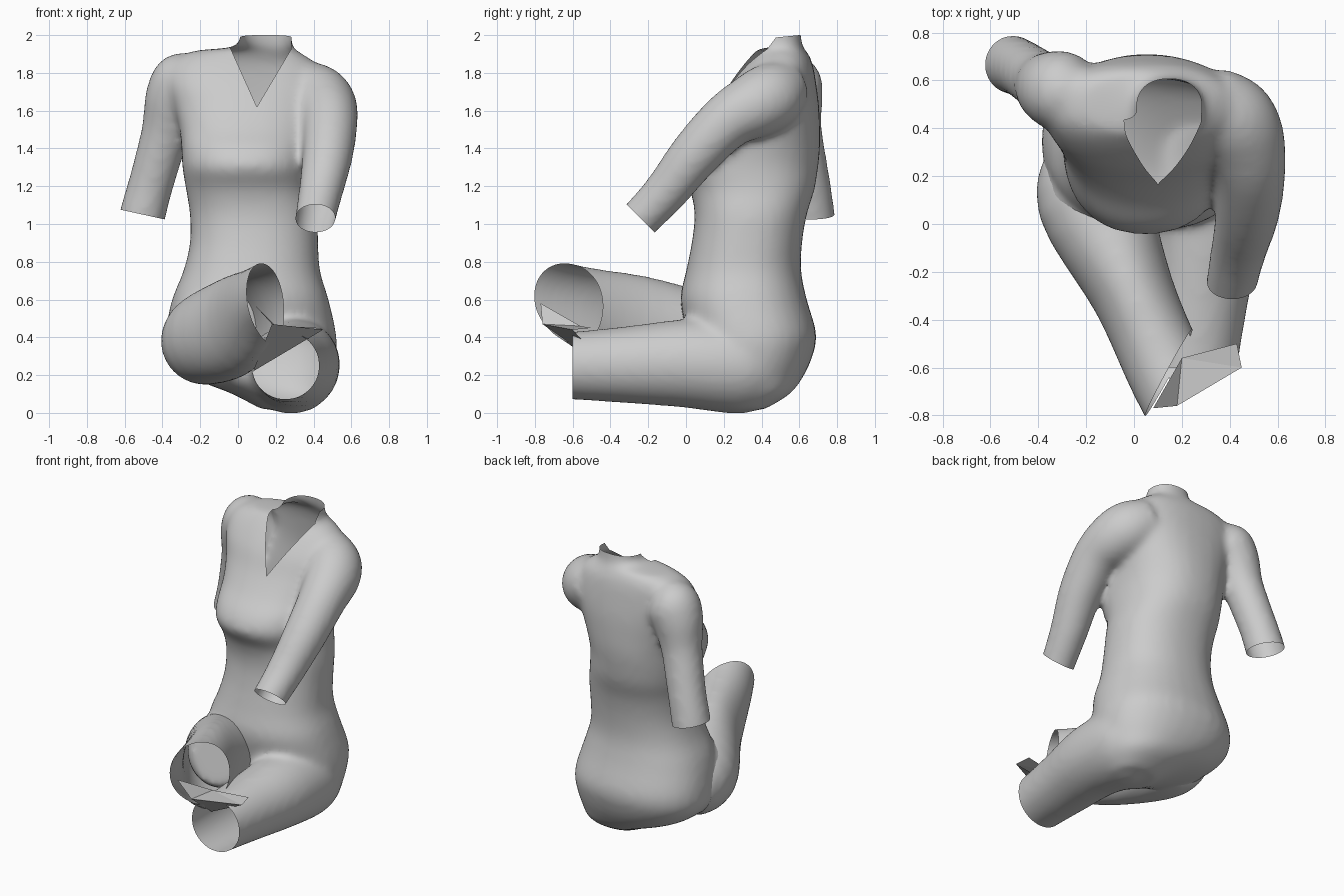
import bpy, bmesh, math
from mathutils import Vector

if "Cube" in bpy.data.objects:
    bpy.data.objects.remove(bpy.data.objects["Cube"])

grey = bpy.data.materials.new("plain grey")
grey.use_nodes = True
grey.diffuse_color = (0.6, 0.6, 0.6, 1)
grey.node_tree.nodes["Principled BSDF"].inputs["Base Color"].default_value = grey.diffuse_color
SIDES = 32


def spline(rows, steps=4):
    """Smooth curve through rows of numbers."""
    rows = [Vector(r) for r in rows]
    out = []
    for i in range(len(rows) - 1):
        a, b, c, d = rows[max(i - 1, 0)], rows[i], rows[i + 1], rows[min(i + 2, len(rows) - 1)]
        for k in range(steps):
            t = k / steps
            out.append(b + (c - a) * (t / 2) + (a * 2 - b * 5 + c * 4 - d) * (t * t / 2)
                       + (b * 3 - a - c * 3 + d) * (t ** 3 / 2))
    return out + [rows[-1]]


def loft(bm, rings):
    """Closed solid through a list of point rings."""
    loops = [[bm.verts.new(p) for p in ring] for ring in rings]
    for a, b in zip(loops, loops[1:]):
        for i in range(SIDES):
            j = (i + 1) % SIDES
            bm.faces.new((a[i], a[j], b[j], b[i]))
    bm.faces.new(loops[0][::-1])
    bm.faces.new(loops[-1])


def slice_ring(z, x0, x1, y0, y1):
    """Horizontal rounded-box section given by its extents."""
    pts = []
    for i in range(SIDES):
        a = math.tau * i / SIDES
        c, s = (math.copysign(abs(f) ** 0.88, f) for f in (math.cos(a), math.sin(a)))
        pts.append(((x0 + x1) / 2 + c * (x1 - x0) / 2, (y0 + y1) / 2 + s * (y1 - y0) / 2, z))
    return pts


def limb_rings(path):
    """Elliptical sections along a path of (x, y, z, upward radius, sideways radius)."""
    path = spline(path)
    pts = [Vector(p[:3]) for p in path]
    rings = []
    for i, p in enumerate(pts):
        along = pts[min(i + 1, len(pts) - 1)] - pts[max(i - 1, 0)]
        turn = along.to_track_quat('Z', 'X')
        rings.append([p + turn @ Vector((path[i][3] * math.cos(math.tau * k / SIDES),
                                         path[i][4] * math.sin(math.tau * k / SIDES), 0))
                      for k in range(SIDES)])
    return rings


def round_limb(path):
    return limb_rings([(*p, p[-1]) for p in path])


def add_object(name, bm):
    mesh = bpy.data.meshes.new(name)
    bm.to_mesh(mesh)
    bm.free()
    mesh.materials.append(grey)
    obj = bpy.data.objects.new(name, mesh)
    bpy.context.collection.objects.link(obj)
    bpy.context.view_layer.objects.active = obj
    obj.select_set(True)
    return obj


def make_skin(name, solids, cuts):
    """Fuse solids into one smooth skin, then open it where all planes of a cut are passed."""
    bm = bmesh.new()
    for rings in solids:
        loft(bm, rings)
    bmesh.ops.recalc_face_normals(bm, faces=bm.faces)
    obj = add_object(name, bm)
    fuse = obj.modifiers.new("fuse", 'REMESH')
    fuse.mode = 'VOXEL'
    fuse.voxel_size = 0.02
    soften = obj.modifiers.new("soften", 'SMOOTH')
    soften.factor = 0.5
    soften.iterations = 14
    for m in ("fuse", "soften"):
        bpy.ops.object.modifier_apply(modifier=m)
    bm = bmesh.new()
    bm.from_mesh(obj.data)
    for centre, reach, planes in cuts:
        def near():
            return [f for f in bm.faces if (f.calc_center_median() - Vector(centre)).length < reach]
        for point, normal in planes:
            faces = near()
            geom = set(faces)
            for f in faces:
                geom.update(f.verts)
                geom.update(f.edges)
            bmesh.ops.bisect_plane(bm, geom=list(geom), plane_co=point, plane_no=normal)
        gone = [f for f in near() if all(
            (f.calc_center_median() - Vector(p)).dot(Vector(n)) > 0 for p, n in planes)]
        bmesh.ops.delete(bm, geom=gone, context='FACES')
    bm.to_mesh(obj.data)
    bm.free()
    bpy.ops.object.shade_smooth_by_angle(angle=math.radians(50))
    obj.select_set(False)


# Torso from seat to collar: z, x range, y range
torso = [slice_ring(*s) for s in spline((
    (0.02, 0.12, 0.4, 0.15, 0.42), (0.1, -0.03, 0.47, 0.05, 0.55), (0.19, -0.25, 0.5, 0.0, 0.62),
    (0.3, -0.37, 0.52, 0.0, 0.67), (0.42, -0.385, 0.52, 0.0, 0.69), (0.6, -0.35, 0.48, -0.03, 0.64),
    (0.75, -0.29, 0.435, 0.0, 0.61), (0.9, -0.255, 0.425, 0.03, 0.615), (1.05, -0.255, 0.42, 0.045, 0.64),
    (1.18, -0.275, 0.395, 0.02, 0.68), (1.3, -0.295, 0.39, -0.045, 0.7), (1.4, -0.3, 0.4, -0.01, 0.71),
    (1.5, -0.31, 0.42, 0.08, 0.71), (1.62, -0.34, 0.45, 0.165, 0.705), (1.74, -0.37, 0.46, 0.23, 0.69),
    (1.85, -0.35, 0.41, 0.31, 0.67), (1.915, -0.24, 0.32, 0.365, 0.64), (1.95, 0.0, 0.285, 0.37, 0.615),
    (2.1, -0.01, 0.29, 0.38, 0.6)))]

# Arms: the left reaches forward, the right hangs back and out
left_arm = round_limb([(0.3, 0.52, 1.73, 0.15), (0.4, 0.45, 1.675, 0.18), (0.455, 0.36, 1.625, 0.175),
                       (0.485, 0.22, 1.545, 0.15), (0.475, 0.05, 1.37, 0.135), (0.44, -0.1, 1.18, 0.118),
                       (0.41, -0.235, 1.035, 0.108), (0.39, -0.34, 0.93, 0.105)])
right_arm = round_limb([(-0.2, 0.54, 1.82, 0.1), (-0.28, 0.55, 1.76, 0.165), (-0.335, 0.565, 1.66, 0.16),
                        (-0.38, 0.59, 1.5, 0.13), (-0.43, 0.625, 1.32, 0.122), (-0.47, 0.65, 1.18, 0.12),
                        (-0.505, 0.665, 1.05, 0.123), (-0.53, 0.68, 0.93, 0.12)])

# Thighs: the left points forward, the right crosses over it
left_thigh = round_limb([(0.27, 0.42, 0.25, 0.22), (0.28, 0.28, 0.25, 0.255), (0.3, 0.0, 0.262, 0.235),
                         (0.275, -0.3, 0.255, 0.205), (0.25, -0.6, 0.25, 0.18), (0.24, -0.75, 0.25, 0.175)])
crossing = [(-0.16, 0.27, 0.36, 0.2, 0.2), (-0.165, 0.09, 0.39, 0.245, 0.24), (0.0, -0.3, 0.47, 0.268, 0.175),
            (0.15, -0.64, 0.6, 0.195, 0.17), (0.29, -0.92, 0.7, 0.18, 0.16)]
hip_stub = limb_rings([(x, y, z, a - 0.004, b - 0.004) for x, y, z, a, b in crossing[:2]]
                      + [(-0.11, -0.06, 0.42, 0.2, 0.17)])

make_skin("body_suit", [torso, left_arm, right_arm, left_thigh, hip_stub], [
    ((0.14, 0.38, 1.87), 0.4, [((0.1, 0.2, 1.62), (0, -0.8, 0.6)),
                               ((0.1, 0.2, 1.62), (0.91, 0, 0.41)),
                               ((0.1, 0.2, 1.62), (-0.86, 0, 0.51))]),
    ((0.14, 0.48, 2.05), 0.25, [((0, 0.6, 2.0), (0, -0.1, 0.99))]),
    ((0.4, -0.29, 0.98), 0.2, [((0.41, -0.24, 1.03), (0, -0.7, -0.7))]),
    ((-0.52, 0.67, 0.98), 0.22, [((-0.505, 0.665, 1.05), (-0.22, 0, -1))]),
    ((0.25, -0.7, 0.25), 0.3, [((0.25, -0.6, 0.25), (0, -1, 0))]),
])
make_skin("crossing_thigh", [limb_rings(crossing)], [
    ((0.35, -0.75, 0.6), 0.6, [((0.14, -0.63, 0.6), (0.88, -0.47, 0.05))]),
])

# Loose cloth flap under the crossing thigh's opening
bm = bmesh.new()
tip, fold, corner, back, inner, root = [bm.verts.new(p) for p in (
    (0.08, -0.77, 0.58), (0.18, -0.76, 0.47), (0.45, -0.6, 0.44),
    (0.43, -0.5, 0.45), (0.2, -0.56, 0.46), (0.08, -0.4, 0.22))]
for face in ((tip, fold, inner), (fold, corner, inner), (corner, back, inner), (fold, root, corner)):
    bm.faces.new(face)
add_object("thigh_flap", bm).select_set(False)
